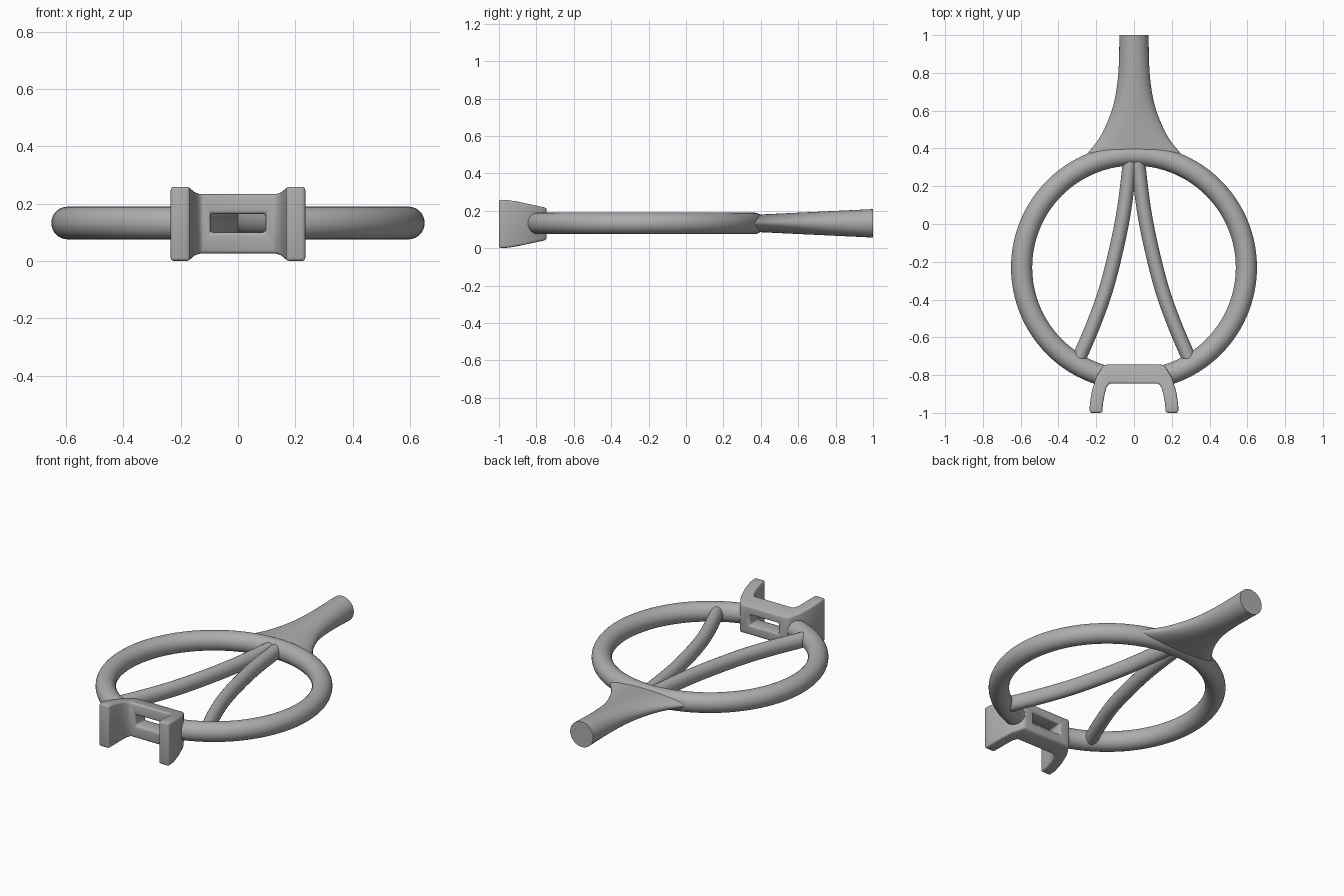
import bpy, bmesh, math
from mathutils import Vector

cube = bpy.data.objects.get("Cube")
if cube:
    bpy.data.objects.remove(cube)

MID = 0.133                      # height of the centre plane
CY = -0.23                       # ring centre in y
R = 0.595                        # ring centre-line radius

grey = bpy.data.materials.new("plain grey")
grey.use_nodes = True
colour = (0.42, 0.42, 0.42, 1)
grey.diffuse_color = colour
grey.node_tree.nodes["Principled BSDF"].inputs["Base Color"].default_value = colour


def finish(name, bm, bevel=0):
    bmesh.ops.recalc_face_normals(bm, faces=bm.faces)
    mesh = bpy.data.meshes.new(name)
    bm.to_mesh(mesh)
    bm.free()
    mesh.materials.append(grey)
    ob = bpy.data.objects.new(name, mesh)
    bpy.context.collection.objects.link(ob)
    bpy.ops.object.select_all(action='DESELECT')
    ob.select_set(True)
    bpy.context.view_layer.objects.active = ob
    if bevel:
        mod = ob.modifiers.new("rounded edges", 'BEVEL')
        mod.width = bevel
        mod.segments = 3
        mod.limit_method = 'ANGLE'
        mod.angle_limit = math.radians(35)
        bpy.ops.object.modifier_apply(modifier=mod.name)
    bpy.ops.object.shade_smooth_by_angle(angle=math.radians(40))
    return ob


def smooth_path(pts, steps=6):
    """Catmull-Rom curve through the points."""
    p = [Vector(q) for q in pts]
    p = [2 * p[0] - p[1]] + p + [2 * p[-1] - p[-2]]
    out = []
    for a, b, c, d in zip(p, p[1:], p[2:], p[3:]):
        for i in range(steps):
            t = i / steps
            out.append(0.5 * (2 * b + (c - a) * t + (2 * a - 5 * b + 4 * c - d) * t * t
                              + (3 * b - a - 3 * c + d) * t ** 3))
    return out + [p[-2]]


def tube(name, path, size, sides=32):
    """Sweep ellipses along a level path; size(i) gives half width and half height."""
    bm = bmesh.new()
    loops = []
    for i, p in enumerate(path):
        t = path[min(i + 1, len(path) - 1)] - path[max(i - 1, 0)]
        n = Vector((t.y, -t.x)).normalized()
        w, h = size(i)
        loop = []
        for k in range(sides):
            a = math.tau * k / sides
            q = p + n * w * math.cos(a)
            loop.append(bm.verts.new((q.x, q.y, MID + h * math.sin(a))))
        loops.append(loop)
    for a, b in zip(loops, loops[1:]):
        for k in range(sides):
            j = (k + 1) % sides
            bm.faces.new((a[k], a[j], b[j], b[k]))
    bm.faces.new(loops[0])
    bm.faces.new(loops[-1])
    return finish(name, bm)


# Ring, open where the clip sits
gap = math.radians(14)
steps = 96
arc = [gap + (math.tau - 2 * gap) * i / steps for i in range(steps + 1)]
tube("ring", [Vector((R * math.sin(a), CY - R * math.cos(a))) for a in arc],
     lambda i: (0.056, 0.057))

# Two bowed struts
for side, label in ((1, "left"), (-1, "right")):
    pts = [(0.018, 0.35), (0.06, 0.03), (0.135, -0.3), (0.21, -0.52), (0.295, -0.72)]
    tube(label + "_strut", smooth_path([(side * x, y) for x, y in pts]),
         lambda i: (0.038, 0.045), 24)

# Flared handle stub: points are (half width, y)
flare = smooth_path([(0.25, 0.37), (0.19, 0.445), (0.15, 0.52), (0.115, 0.61),
                     (0.093, 0.71), (0.081, 0.83), (0.077, 1.0)])
tube("handle", [Vector((0, p.y)) for p in flare],
     lambda i: (flare[i].x, 0.046 + 0.03 * (flare[i].y - 0.37) / 0.63), 48)


# Clip: a bridge with two splayed prongs, tapering in height towards the back
def half_height(y):
    table = [(-1, 0.13), (-0.93, 0.126), (-0.845, 0.107), (-0.745, 0.086)]
    for (a, ha), (b, hb) in zip(table, table[1:]):
        if y <= b:
            return ha + (hb - ha) * (y - a) / (b - a)
    return table[-1][1]


prong = [((0.168, -1), (0.235, -1)), ((0.164, -0.95), (0.234, -0.95)),
         ((0.155, -0.9), (0.222, -0.88)), ((0.145, -0.865), (0.2, -0.81)),
         ((0.13, -0.845), (0.16, -0.745))]
rows = prong + [tuple((-x, y) for x, y in pair) for pair in reversed(prong)]
bm = bmesh.new()
sections = []
for front, back in rows:
    ring = []
    for (x, y), s in ((front, -1), (front, 1), (back, 1), (back, -1)):
        ring.append(bm.verts.new((x, y, 0.13 + s * half_height(y))))
    sections.append(ring)
bm.faces.new(sections[0])
bm.faces.new(sections[-1])
bridge = len(prong) - 1
for n, (a, b) in enumerate(zip(sections, sections[1:])):
    for k in range(4):
        j = (k + 1) % 4
        if n == bridge and k in (0, 2):
            continue                     # front and back of the bridge hold the window
        bm.faces.new((a[k], a[j], b[j], b[k]))

# Window through the bridge
a, b = sections[bridge], sections[bridge + 1]
holes = []
for outer, y in (((a[0], a[1], b[1], b[0]), -0.845), ((a[3], a[2], b[2], b[3]), -0.745)):
    hole = [bm.verts.new((x, y, z)) for x, z in
            ((0.096, 0.1), (0.096, 0.165), (-0.096, 0.165), (-0.096, 0.1))]
    for k in range(4):
        j = (k + 1) % 4
        bm.faces.new((outer[k], outer[j], hole[j], hole[k]))
    holes.append(hole)
for k in range(4):
    j = (k + 1) % 4
    bm.faces.new((holes[0][k], holes[0][j], holes[1][j], holes[1][k]))
finish("clip", bm, 0.011)
